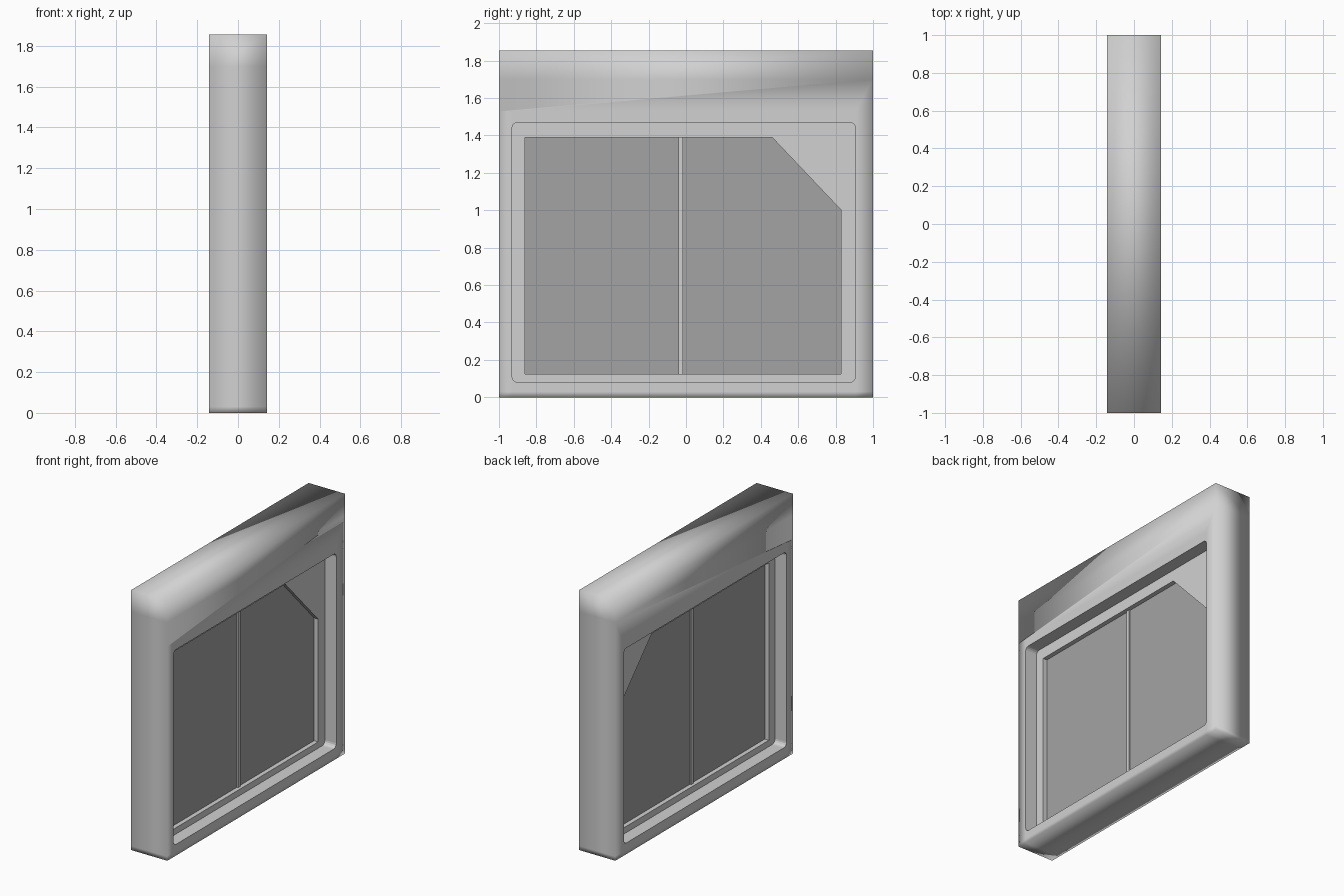
import bpy, bmesh, math

cube = bpy.data.objects.get("Cube")
if cube:
    bpy.data.objects.remove(cube, do_unlink=True)


def material(name, value):
    mat = bpy.data.materials.new(name)
    mat.use_nodes = True
    colour = (value, value, value, 1)
    mat.diffuse_color = colour
    for node in mat.node_tree.nodes:
        if node.type == 'BSDF_PRINCIPLED':
            node.inputs["Base Color"].default_value = colour
    return mat


light_grey = material("light_grey", 0.64)
pane_grey = material("pane_grey", 0.37)


def add_face(bm, points):
    bm.faces.new([bm.verts.new(p) for p in points])


def finish(bm, name, mat):
    bmesh.ops.remove_doubles(bm, verts=bm.verts[:], dist=0.0001)
    bmesh.ops.recalc_face_normals(bm, faces=bm.faces[:])
    mesh = bpy.data.meshes.new(name)
    bm.to_mesh(mesh)
    bm.free()
    mesh.materials.append(mat)
    obj = bpy.data.objects.new(name, mesh)
    bpy.context.collection.objects.link(obj)
    return obj


def slab(name, outline, half, mat):
    """Flat (y, z) outline given thickness along x."""
    bm = bmesh.new()
    for x in (-half, half):
        add_face(bm, [(x, y, z) for y, z in outline])
    for a, b in zip(outline, outline[1:] + outline[:1]):
        add_face(bm, [(-half, *a), (half, *a), (half, *b), (-half, *b)])
    return finish(bm, name, mat)


HALF = 0.1425
Y0, Y1, Z0, Z1 = -0.93, 0.905, 0.08, 1.47   # opening bounds
ys = [-1, Y0, Y1, 1]
zs = [0, 0.03, Z0, Z1, 1.53, 1.7, 1.855]
HOLE = (1, 2)

# Outer surround: a softly shaded block with a rectangular opening
cells = {(i, j) for i in range(len(ys) - 1) for j in range(len(zs) - 1)} - {HOLE}
bm = bmesh.new()
for i, j in cells:
    a, b, c, d = ys[i], ys[i + 1], zs[j], zs[j + 1]
    for x in (-HALF, HALF):
        add_face(bm, [(x, a, c), (x, b, c), (x, b, d), (x, a, d)])
    borders = {(i - 1, j): ((a, c), (a, d)), (i + 1, j): ((b, c), (b, d)),
               (i, j - 1): ((a, c), (b, c)), (i, j + 1): ((a, d), (b, d))}
    for cell, (p, q) in borders.items():
        if cell not in cells:
            add_face(bm, [(-HALF, *p), (HALF, *p), (HALF, *q), (-HALF, *q)])
bmesh.ops.remove_doubles(bm, verts=bm.verts[:], dist=0.0001)
bmesh.ops.recalc_face_normals(bm, faces=bm.faces[:])

# The header runs in one piece across the full width
header_edges = []
for e in bm.edges:
    p, q = (v.co for v in e.verts)
    if abs(p.y - q.y) < 0.001 and abs(p.y) < 0.99 and max(p.z, q.z) > 1.54:
        header_edges.append(e)
bmesh.ops.dissolve_edges(bm, edges=header_edges, use_verts=True)

for f in bm.faces:
    f.smooth = True
for e in bm.edges:
    if all(Y0 - 0.001 < v.co.y < Y1 + 0.001 and Z0 - 0.001 < v.co.z < Z1 + 0.001
           for v in e.verts):
        e.smooth = False
finish(bm, "outer_surround", light_grey)

# Rounded corners of the opening
R = 0.03
for name, y, z, sy, sz in (("lower_front", Y0, Z0, 1, 1), ("lower_back", Y1, Z0, -1, 1),
                           ("upper_front", Y0, Z1, 1, -1), ("upper_back", Y1, Z1, -1, -1)):
    arc = [(y + sy * R * (1 - math.cos(t)), z + sz * R * (1 - math.sin(t)))
           for t in (k * math.pi / 8 for k in range(5))]
    slab("opening_corner_" + name, [(y, z)] + arc, HALF, light_grey)

# Inner frame with one cut-off upper corner
pane = [(-0.86, 0.125), (0.83, 0.125), (0.83, 1.0), (0.46, 1.39), (-0.86, 1.39)]
rim = [(Y0, Z0), (Y1, Z0), (Y1, Z1), (Y1, Z1), (Y0, Z1)]
FRAME = 0.052
bm = bmesh.new()
for k in range(5):
    n = (k + 1) % 5
    for x in (-FRAME, FRAME):
        strip = [rim[k], rim[n], pane[n], pane[k]]
        if rim[k] == rim[n]:
            strip = strip[1:]
        add_face(bm, [(x, *p) for p in strip])
    for p, q in ((rim[k], rim[n]), (pane[k], pane[n])):
        if p != q:
            add_face(bm, [(-FRAME, *p), (FRAME, *p), (FRAME, *q), (-FRAME, *q)])
finish(bm, "inner_frame", light_grey)

# Pane and its centre bar
slab("window_pane", pane, 0.02, pane_grey)
slab("centre_bar", [(-0.04, 0.125), (-0.015, 0.125), (-0.015, 1.39), (-0.04, 1.39)],
     0.03, light_grey)
